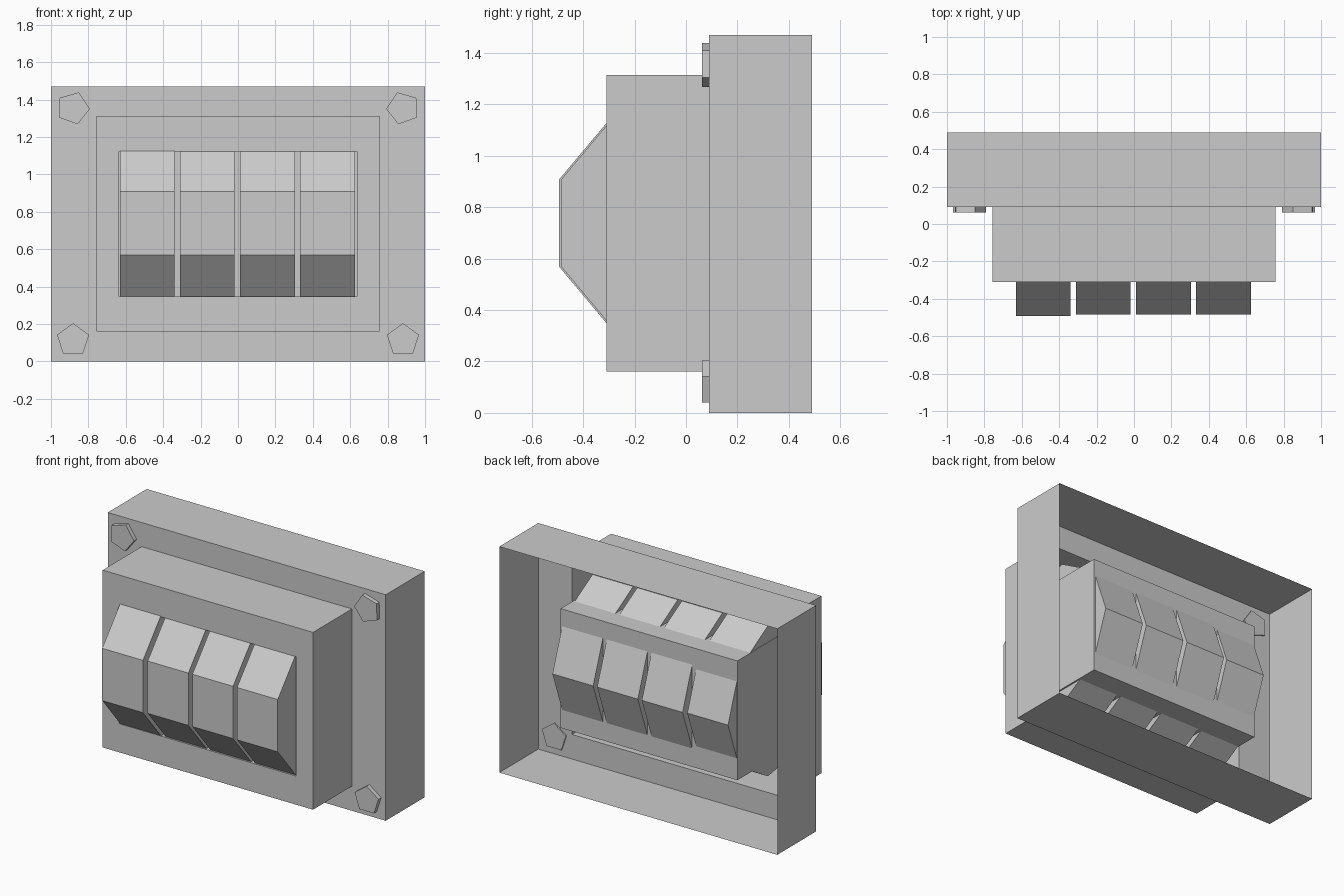
import bpy, bmesh, math

if "Cube" in bpy.data.objects:
    bpy.data.objects.remove(bpy.data.objects["Cube"])


def make_object(name, bm):
    mesh = bpy.data.meshes.new(name)
    bm.to_mesh(mesh)
    bm.free()
    obj = bpy.data.objects.new(name, mesh)
    bpy.context.collection.objects.link(obj)
    return obj


def prism(name, profile, extrude):
    """Closed prism from a flat ring of points and an extrusion vector."""
    bm = bmesh.new()
    a = [bm.verts.new(p) for p in profile]
    b = [bm.verts.new([c + d for c, d in zip(p, extrude)]) for p in profile]
    n = len(a)
    bm.faces.new(a)
    bm.faces.new(b)
    for i in range(n):
        j = (i + 1) % n
        bm.faces.new((a[i], a[j], b[j], b[i]))
    bmesh.ops.recalc_face_normals(bm, faces=bm.faces)
    return make_object(name, bm)


# Housing: one open-backed shell, stepped forward and then recessed for the drums
rings = [  # half width, bottom, top, y
    (1.0, 0.0, 1.47, 0.49),
    (1.0, 0.0, 1.47, 0.09),
    (0.757, 0.16, 1.313, 0.09),
    (0.757, 0.16, 1.313, -0.31),
    (0.636, 0.346, 1.122, -0.31),
    (0.636, 0.346, 1.122, 0.38),
]
bm = bmesh.new()
loops = [[bm.verts.new(p) for p in ((-w, y, z0), (w, y, z0), (w, y, z1), (-w, y, z1))]
         for w, z0, z1, y in rings]
for a, b in zip(loops, loops[1:]):
    for i in range(4):
        j = (i + 1) % 4
        bm.faces.new((a[i], a[j], b[j], b[i]))
bm.faces.new(loops[-1])
make_object("housing", bm)

# Number drums: nine-sided, flat side forward, poking through the recess walls
radius = 0.497
for k in range(4):
    cy = -0.026 if k == 0 else -0.018
    x = -0.632 + 0.3215 * k
    ring = []
    for i in range(9):
        t = math.radians(40 * i)
        ring.append((x, cy + radius * math.cos(t), 0.738 + radius * math.sin(t)))
    prism(f"drum_{k + 1}", ring, (0.293, 0, 0))

# Pentagonal corner bolts, mirrored left to right
for side, s in (("left", -1), ("right", 1)):
    for level, z, turn in (("top", 1.354, -2), ("bottom", 0.114, 90)):
        ring = []
        for i in range(5):
            t = math.radians(turn + 72 * i)
            ring.append((s * (0.882 - 0.09 * math.cos(t)), 0.062, z + 0.09 * math.sin(t)))
        prism(f"bolt_{level}_{side}", ring, (0, 0.036, 0))
